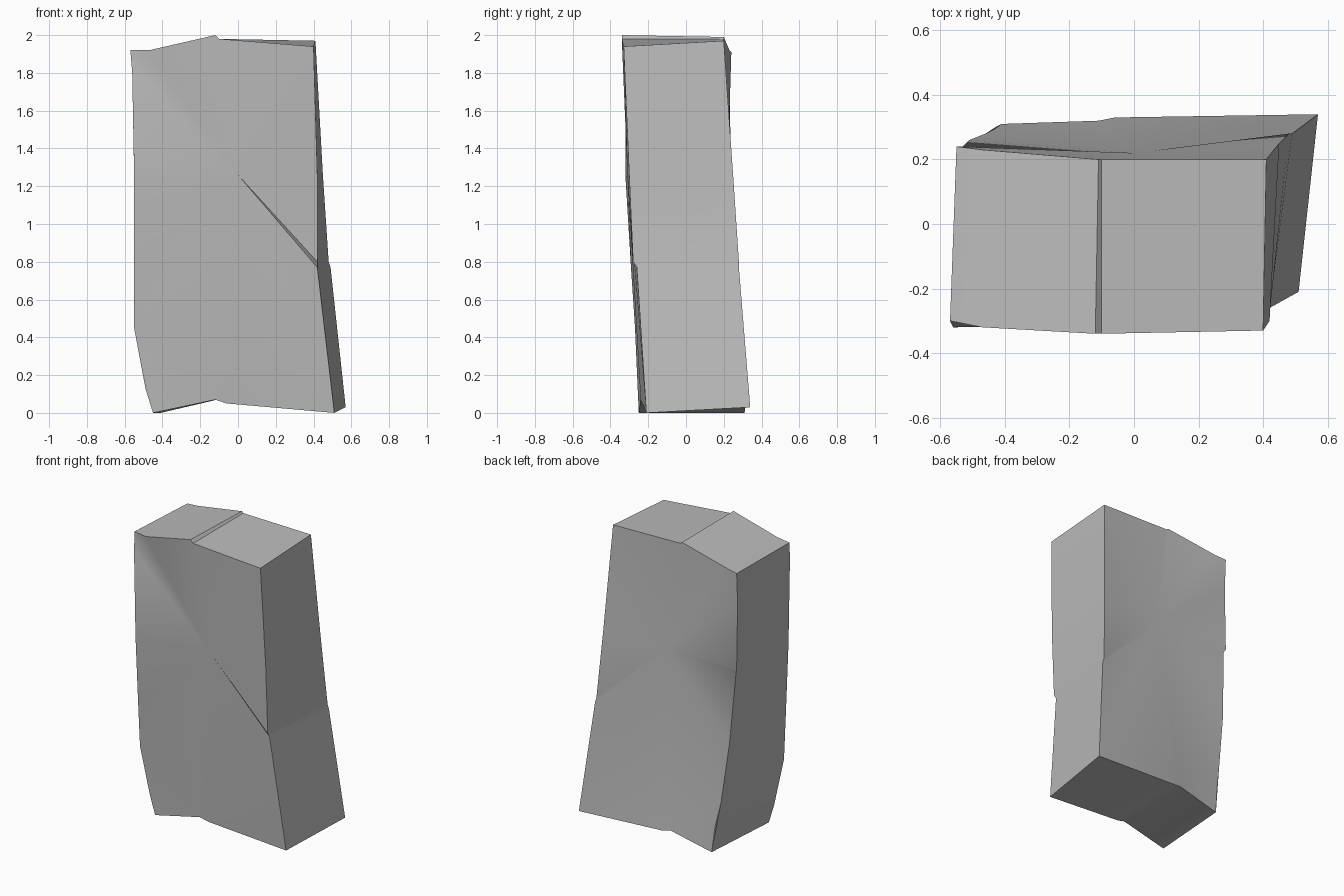
import bpy
import bmesh

cube = bpy.data.objects.get("Cube")
if cube:
    bpy.data.objects.remove(cube, do_unlink=True)

# Plain grey stone
stone = bpy.data.materials.new("grey_stone")
stone.use_nodes = True
stone.diffuse_color = (0.5, 0.5, 0.5, 1)
stone.node_tree.nodes["Principled BSDF"].inputs["Base Color"].default_value = stone.diffuse_color

# Slab outline: each station pairs a front corner with the back corner behind it
outline = [
    # broken lower corner
    ((-.55, -.27, .45), (-.46, .28, .34)),
    ((-.49, -.25, .13), (-.43, .3, .18)),
    ((-.45, -.25, 0), (-.41, .31, 0)),
    ((-.12, -.24, .07), (-.11, .32, .07)),
    # bottom and +x side, with the ledge of the front crack
    ((-.06, -.23, .05), (-.06, .33, .06)),
    ((.51, -.21, 0), (.57, .34, .03)),
    ((.42, -.26, .77), (.49, .28, .77)),
    ((.42, -.28, .8), (.48, .28, .8)),
    ((.42, -.3, 1.25), (.45, .25, 1.25)),
    # top, with a small step at the ridge
    ((.4, -.33, 1.94), (.41, .2, 1.97)),
    ((-.1, -.34, 1.98), (-.1, .2, 1.98)),
    ((-.12, -.34, 2), (-.11, .2, 1.99)),
    ((-.47, -.32, 1.92), (-.47, .23, 1.92)),
    ((-.57, -.3, 1.92), (-.55, .24, 1.91)),
    # -x side, with the ledge of the back crack
    ((-.56, -.32, 1.8), (-.55, .23, 1.7)),
    ((-.55, -.32, 1.27), (-.55, .24, 1.26)),
    ((-.55, -.32, 1.24), (-.54, .23, 1.24)),
    ((-.55, -.29, .75), (-.51, .26, .75)),
]
# the low corner is creased along the line between these stations
corner_start, corner_end = 0, 3
centres = ((0, -.31, 1.26), (0, .22, 1.25))

bm = bmesh.new()
front, back = ([bm.verts.new(pair[side]) for pair in outline] for side in (0, 1))
count = len(outline)

# Rim faces joining front and back
for i in range(count):
    j = (i + 1) % count
    bm.faces.new((front[i], back[i], back[j], front[j]))

# Broad faces fan out from a shallow centre point; the broken corner stays apart
for ring, centre in zip((front, back), centres):
    hub = bm.verts.new(centre)
    fan = [ring[corner_start]] + ring[corner_end:]
    for a, b in zip(fan, fan[1:] + fan[:1]):
        bm.faces.new((hub, a, b))
    corner = ring[corner_start:corner_end + 1]
    for a, b in zip(corner[1:], corner[2:]):
        bm.faces.new((corner[0], a, b))

bmesh.ops.recalc_face_normals(bm, faces=bm.faces)
mesh = bpy.data.meshes.new("stone_slab")
bm.to_mesh(mesh)
bm.free()
mesh.materials.append(stone)

slab = bpy.data.objects.new("stone_slab", mesh)
bpy.context.collection.objects.link(slab)
bpy.ops.object.select_all(action="DESELECT")
slab.select_set(True)
bpy.context.view_layer.objects.active = slab
bpy.ops.object.shade_smooth_by_angle()
